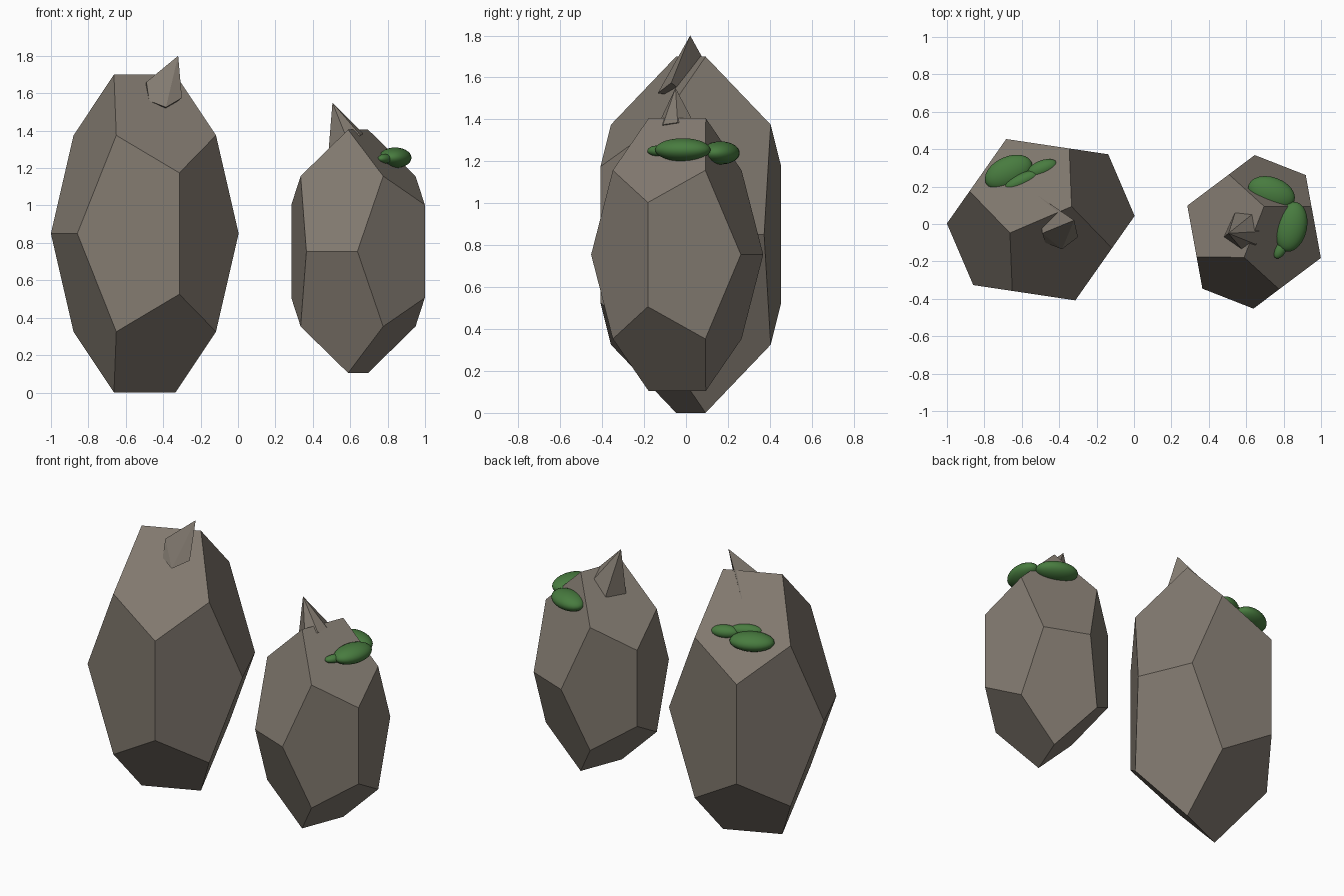
import bpy, bmesh, math
from mathutils import Vector, Matrix

if "Cube" in bpy.data.objects:
    bpy.data.objects.remove(bpy.data.objects["Cube"])

PHI = (1 + math.sqrt(5)) / 2
R = 1 / PHI


def material(name, rgb):
    m = bpy.data.materials.new(name)
    m.diffuse_color = (*rgb, 1)
    m.use_nodes = True
    m.node_tree.nodes["Principled BSDF"].inputs["Base Color"].default_value = m.diffuse_color
    return m


stone = material("stone", (0.225, 0.195, 0.162))
moss = material("moss_green", (0.065, 0.20, 0.050))


def hull(name, points, mat):
    """Flat-faced solid around a few points, flat facets merged."""
    bm = bmesh.new()
    for p in points:
        bm.verts.new(p)
    res = bmesh.ops.convex_hull(bm, input=bm.verts[:])
    loose = [v for v in bm.verts if not v.link_faces]
    bmesh.ops.delete(bm, geom=loose, context='VERTS')
    bmesh.ops.dissolve_limit(bm, angle_limit=math.radians(1),
                             verts=bm.verts[:], edges=bm.edges[:])
    bmesh.ops.recalc_face_normals(bm, faces=bm.faces[:])
    me = bpy.data.meshes.new(name)
    bm.to_mesh(me)
    bm.free()
    ob = bpy.data.objects.new(name, me)
    me.materials.append(mat)
    bpy.context.collection.objects.link(ob)


def boulder(name, centre, width, height, angle):
    """Stretched dodecahedron with an edge at the top."""
    s = (-1, 1)
    pts = [(x, y, z) for x in s for y in s for z in s]
    for a in s:
        for b in s:
            pts += [(a * R, 0, b * PHI), (0, a * PHI, b * R), (a * PHI, b * R, 0)]
    m = (Matrix.Translation(centre) @ Matrix.Rotation(math.radians(angle), 4, 'Z')
         @ Matrix.Diagonal((width, width, height, 1)))
    hull(name, [m @ Vector(p) for p in pts], stone)


def moss_clump(name, centre, radii, angle):
    """Smooth flattened ball."""
    bpy.ops.mesh.primitive_uv_sphere_add(segments=24, ring_count=14, location=centre,
                                         rotation=(0, 0, math.radians(angle)))
    ob = bpy.context.object
    ob.name = name
    ob.scale = radii
    ob.data.materials.append(moss)
    bpy.ops.object.shade_smooth()


# Standing boulders
boulder("large_boulder", (-0.4985, 0.023, 0.85), 0.29, 0.525, 23.2)
boulder("small_boulder", (0.642, -0.042, 0.755), 0.237, 0.402, 68.6)

# Jagged shards on the tops, bases sunk into the boulders
hull("large_shard", [(-0.32, 0.02, 1.80), (-0.49, -0.05, 1.66), (-0.475, -0.10, 1.56),
                     (-0.385, -0.135, 1.525), (-0.30, -0.07, 1.575),
                     (-0.51, 0.15, 1.565), (-0.40, 0.02, 1.5)], stone)
hull("small_shard", [(0.505, -0.05, 1.55), (0.48, -0.07, 1.24), (0.54, 0.06, 1.27),
                     (0.63, 0.05, 1.36), (0.67, -0.04, 1.385), (0.655, -0.11, 1.375),
                     (0.585, -0.145, 1.35)], stone)

# Moss clumps
moss_clump("moss_large_a", (-0.67, 0.275, 1.385), (0.135, 0.085, 0.055), 25)
moss_clump("moss_large_b", (-0.49, 0.295, 1.41), (0.085, 0.045, 0.04), 22)
moss_clump("moss_large_c", (-0.60, 0.23, 1.42), (0.10, 0.04, 0.04), 25)
moss_clump("moss_small_a", (0.735, 0.165, 1.24), (0.13, 0.085, 0.055), -20)
moss_clump("moss_small_b", (0.84, -0.015, 1.255), (0.135, 0.085, 0.055), 78)
moss_clump("moss_small_c", (0.785, -0.135, 1.25), (0.055, 0.03, 0.025), 60)
